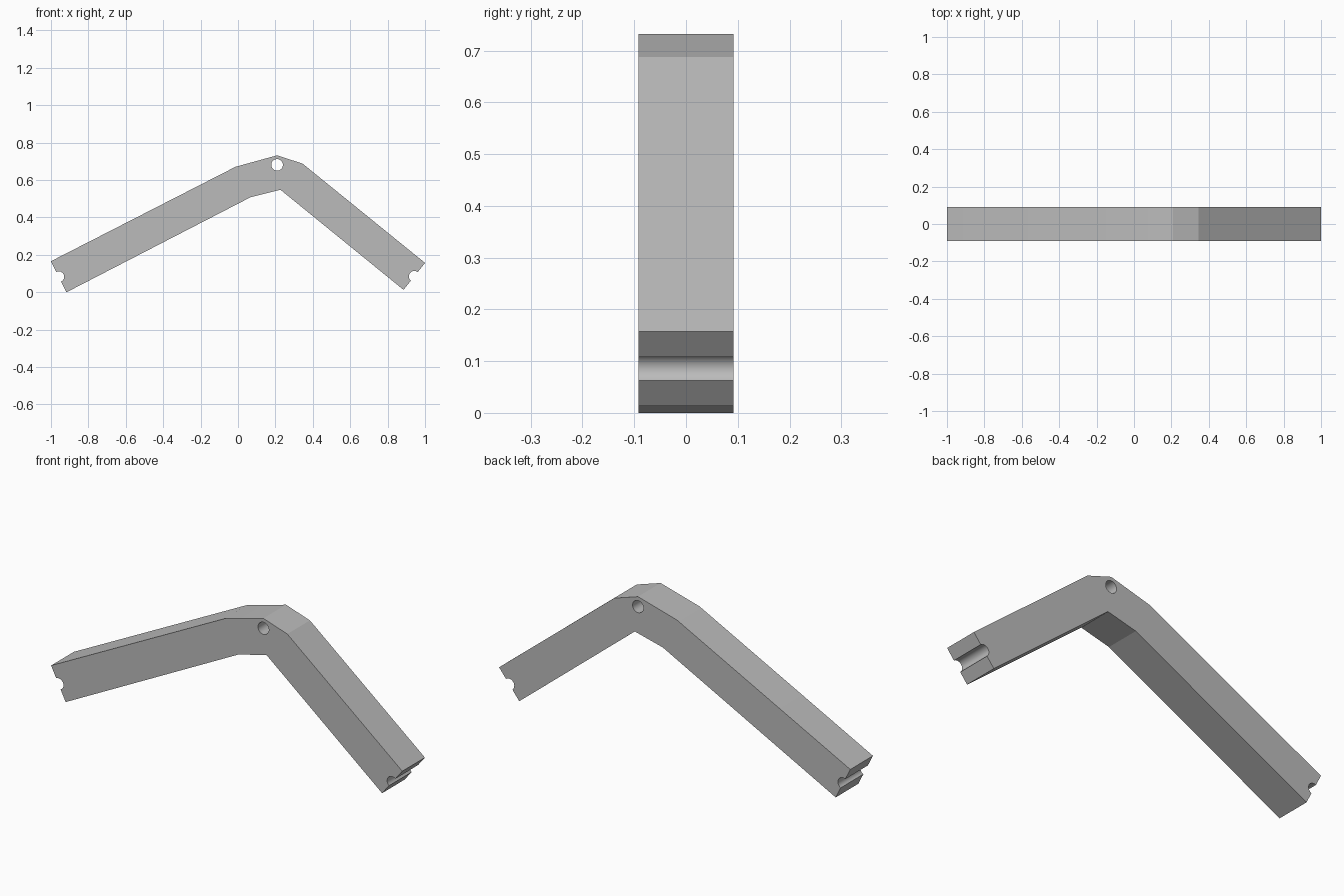
import bpy
import bmesh
import math

cube = bpy.data.objects.get("Cube")
if cube:
    bpy.data.objects.remove(cube, do_unlink=True)

HALF_WIDTH = 0.092

# Plain grey material
grey = bpy.data.materials.new("plain grey")
grey.use_nodes = True
colour = (0.5, 0.5, 0.5, 1)
grey.diffuse_color = colour
grey.node_tree.nodes["Principled BSDF"].inputs["Base Color"].default_value = colour

# Bent bar: side profile extruded across its width
left_top, left_bottom = (-1, 0.166), (-0.917, 0)
right_top, right_bottom = (1, 0.157), (0.885, 0.013)
profile = [left_top, left_bottom, (0.067, 0.508), (0.227, 0.548), right_bottom,
           right_top, (0.345, 0.688), (0.209, 0.732), (-0.013, 0.671)]

bm = bmesh.new()
face = bm.faces.new([bm.verts.new((x, -HALF_WIDTH, z)) for x, z in profile])
extruded = bmesh.ops.extrude_face_region(bm, geom=[face])["geom"]
bmesh.ops.translate(bm, vec=(0, 2 * HALF_WIDTH, 0),
                    verts=[g for g in extruded if isinstance(g, bmesh.types.BMVert)])
bmesh.ops.recalc_face_normals(bm, faces=bm.faces)
mesh = bpy.data.meshes.new("bent_bar")
bm.to_mesh(mesh)
bm.free()
mesh.materials.append(grey)
bar = bpy.data.objects.new("bent_bar", mesh)
bpy.context.collection.objects.link(bar)


def midpoint(a, b):
    return (a[0] + b[0]) / 2, (a[1] + b[1]) / 2


def drill(name, centre, radius):
    """Cut a round channel through the whole width of the bar."""
    bpy.ops.mesh.primitive_cylinder_add(
        vertices=48, radius=radius, depth=4 * HALF_WIDTH,
        location=(centre[0], 0, centre[1]), rotation=(math.pi / 2, 0, 0))
    cutter = bpy.context.object
    cutter.name = name
    cutter.hide_render = True
    cutter.data.materials.append(grey)
    cut = bar.modifiers.new(name, "BOOLEAN")
    cut.operation = "DIFFERENCE"
    cut.solver = "EXACT"
    cut.object = cutter
    bpy.ops.object.select_all(action="DESELECT")
    bpy.context.view_layer.objects.active = bar
    bar.select_set(True)
    bpy.ops.object.modifier_apply(modifier=cut.name)
    bpy.data.objects.remove(cutter, do_unlink=True)


# Pivot hole and the half-round notches in both ends
drill("pivot_hole", (0.209, 0.681), 0.031)
drill("left_end_notch", midpoint(left_top, left_bottom), 0.029)
drill("right_end_notch", midpoint(right_top, right_bottom), 0.029)

# Smooth the round cuts, keep the bar's edges crisp
bpy.ops.object.shade_smooth_by_angle(angle=math.radians(12))
